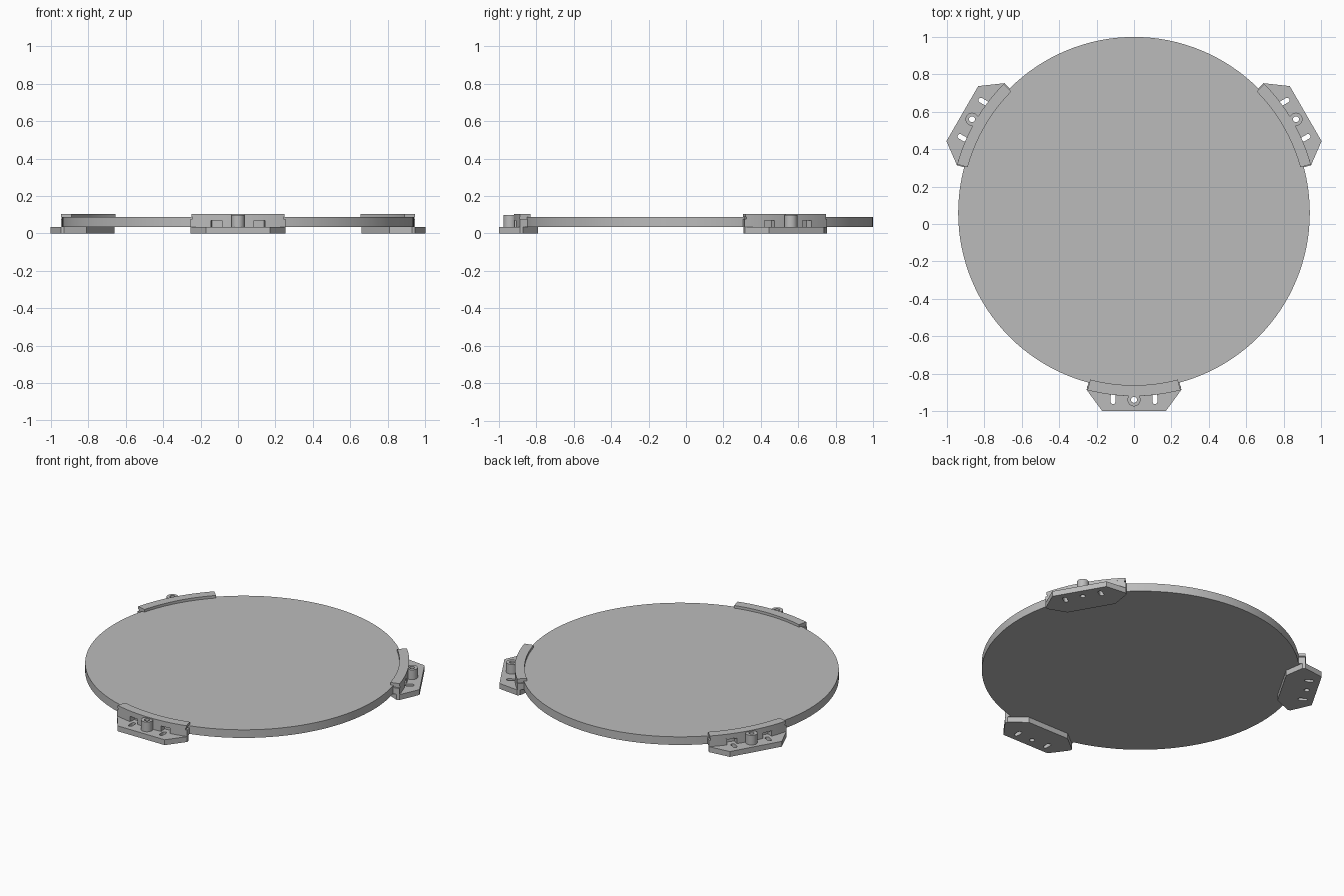
import bpy, bmesh, math
from mathutils import Matrix

scene = bpy.context.scene
if "Cube" in bpy.data.objects:
    bpy.data.objects.remove(bpy.data.objects["Cube"], do_unlink=True)

grey = bpy.data.materials.new("light_grey")
grey.use_nodes = True
grey.diffuse_color = (0.5, 0.5, 0.5, 1)
grey.node_tree.nodes["Principled BSDF"].inputs["Base Color"].default_value = (0.5, 0.5, 0.5, 1)

CENTRE_Y = 0.06          # middle of the disc
BASE_TOP = 0.035
DISC_TOP = 0.088
LIP_TOP = 0.105


def add_prism(bm, outline, z0, z1):
    """Extrude a flat outline from z0 to z1."""
    face = bm.faces.new([bm.verts.new((x, y, z0)) for x, y in outline])
    top = bmesh.ops.extrude_face_region(bm, geom=[face])["geom"]
    verts = [v for v in top if isinstance(v, bmesh.types.BMVert)]
    bmesh.ops.translate(bm, verts=verts, vec=(0, 0, z1 - z0))
    bmesh.ops.recalc_face_normals(bm, faces=bm.faces)


def make_object(name, prisms):
    bm = bmesh.new()
    for prism in prisms:
        add_prism(bm, *prism)
    mesh = bpy.data.meshes.new(name)
    bm.to_mesh(mesh)
    bm.free()
    mesh.materials.append(grey)
    obj = bpy.data.objects.new(name, mesh)
    obj.location.y = CENTRE_Y
    scene.collection.objects.link(obj)
    return obj


def arc(radius, start, end, steps, cx=0, cy=0):
    angles = [math.radians(start + (end - start) * i / steps) for i in range(steps + 1)]
    return [(cx + radius * math.sin(a), cy - radius * math.cos(a)) for a in angles]


def circle(radius, steps, cx=0, cy=0):
    return arc(radius, 0, 360, steps, cx, cy)[:-1]


def band(inner, outer, start, end):
    """Curved strip, angles counted from the front."""
    steps = max(2, round(abs(end - start) / 1.5))
    return arc(inner, start, end, steps) + arc(outer, end, start, steps)


def slot(x):
    return arc(0.013, -90, 90, 8, x, -1.01) + arc(0.013, 90, 270, 8, x, -0.98)


# Disc
make_object("disc", [(circle(0.94, 128), BASE_TOP, DISC_TOP)])

# Mounting plate of a clip
half = [(0.17, -1.06), (0.253, -0.947), (0.25, -0.93), (0.15, -0.85)]
plate = make_object("clip_plate", [(half + [(-x, y) for x, y in reversed(half)], 0, BASE_TOP)])

# Curved wall with two openings, and the lip over the disc
WALL, OPEN = (0.94, 0.98), 0.07
wall = make_object("clip_wall", [
    (band(*WALL, -15, -8.5), BASE_TOP, OPEN),
    (band(*WALL, -5, 5), BASE_TOP, OPEN),
    (band(*WALL, 8.5, 15), BASE_TOP, OPEN),
    (band(*WALL, -15, 15), OPEN, 0.076),
    (band(*WALL, -14.4, 14.4), 0.076, DISC_TOP),
    (band(0.922, 0.98, -14.7, 14.7), DISC_TOP, LIP_TOP)])

# Screw boss
boss = make_object("clip_boss", [(circle(0.035, 32, 0, -1), BASE_TOP, 0.098)])

# Screw hole and slots
cutter = make_object("hole_cutter", [(circle(0.016, 24, 0, -1), -0.1, 0.2),
                                     (slot(-0.112), -0.1, 0.06),
                                     (slot(0.112), -0.1, 0.06)])
cutter.hide_render = True
for obj in (plate, boss):
    mod = obj.modifiers.new("holes", 'BOOLEAN')
    mod.object = cutter
    mod.solver = 'EXACT'
bpy.context.view_layer.update()
graph = bpy.context.evaluated_depsgraph_get()
cut = {obj: bpy.data.meshes.new_from_object(obj.evaluated_get(graph)) for obj in (plate, boss)}
for obj, mesh in cut.items():
    obj.modifiers.clear()
    obj.data = mesh
bpy.data.objects.remove(cutter, do_unlink=True)

# Smooth round sides, keeping edges sharp
for obj in scene.collection.objects:
    if obj.type == 'MESH':
        obj.data.shade_smooth()
        obj.data.set_sharp_from_angle(angle=math.radians(30))

# Three clips spaced evenly around the disc
for part in (plate, wall, boss):
    name = part.name
    for side, turn in (("left", 120), ("right", 240)):
        copy = part.copy()
        copy.name = side + "_" + name
        copy.rotation_euler.z = math.radians(turn)
        scene.collection.objects.link(copy)
    part.name = "front_" + name
